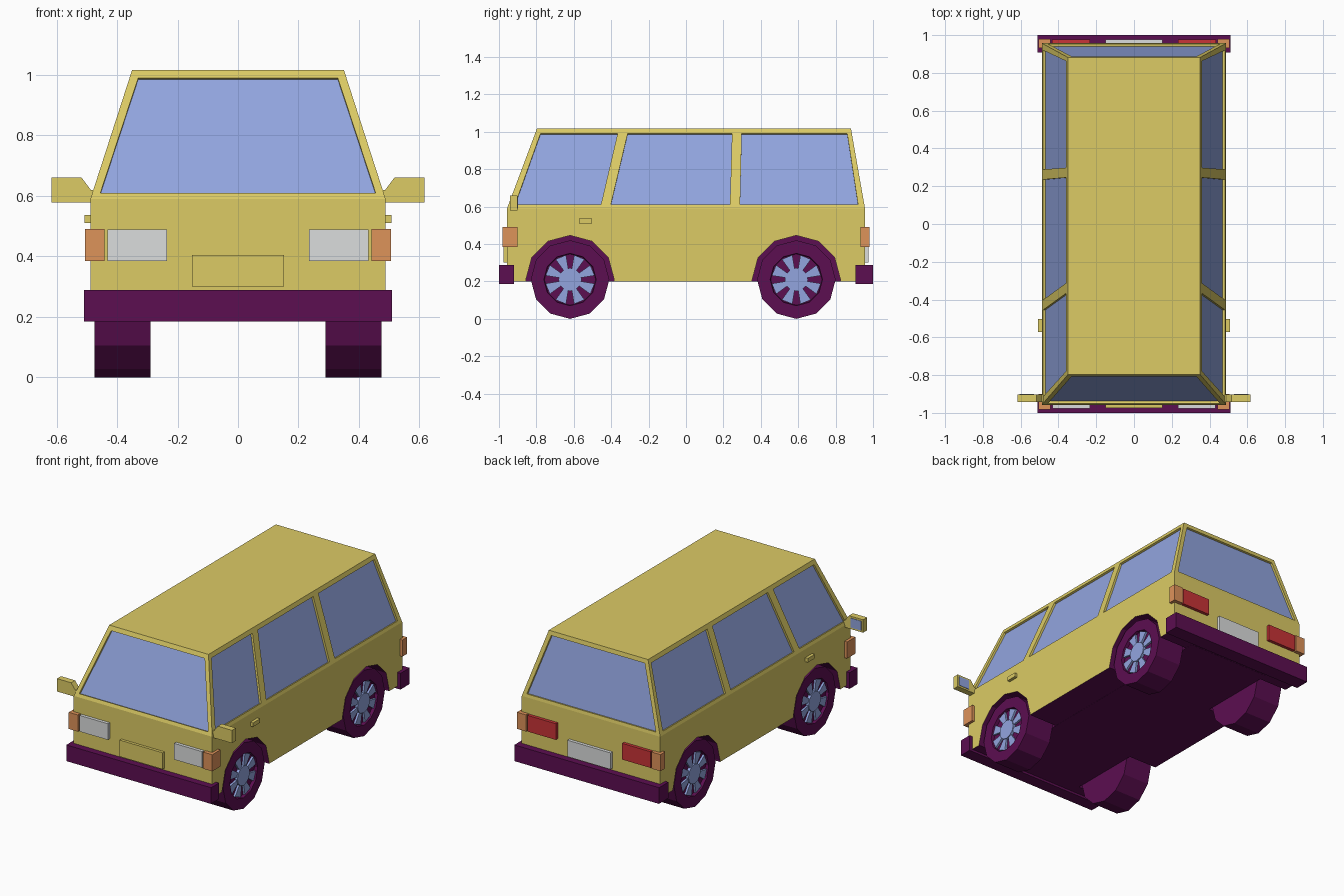
import bpy, bmesh, math
from mathutils import Vector

if "Cube" in bpy.data.objects:
    bpy.data.objects.remove(bpy.data.objects["Cube"])


def mat(name, r, g, b):
    m = bpy.data.materials.new(name)
    lin = [(c / 255 / 12.92) if c < 11 else ((c / 255 + 0.055) / 1.055) ** 2.4 for c in (r, g, b)]
    m.diffuse_color = (*lin, 1)
    m.use_nodes = True
    m.node_tree.nodes["Principled BSDF"].inputs["Base Color"].default_value = m.diffuse_color
    return m


YELLOW = mat("yellow paint", 220, 203, 101)
BLUE = mat("blue glass", 146, 165, 223)
PURPLE = mat("dark purple trim", 92, 14, 81)
ORANGE = mat("orange lamp", 222, 147, 90)
GREY = mat("pale grey", 219, 221, 221)
RED = mat("red lamp", 200, 52, 55)


def finish(name, bm, *mats):
    bmesh.ops.remove_doubles(bm, verts=bm.verts, dist=1e-5)
    bmesh.ops.recalc_face_normals(bm, faces=bm.faces)
    me = bpy.data.meshes.new(name)
    bm.to_mesh(me)
    bm.free()
    for m in mats:
        me.materials.append(m)
    ob = bpy.data.objects.new(name, me)
    bpy.context.collection.objects.link(ob)
    return ob


def add_prism(bm, pts, a, b, place):
    """Extrude a 2D outline from a to b; place(p, q, depth) gives the 3D point."""
    lo = [bm.verts.new(place(p, q, a)) for p, q in pts]
    hi = [bm.verts.new(place(p, q, b)) for p, q in pts]
    bm.faces.new(lo)
    bm.faces.new(hi)
    n = len(pts)
    for i in range(n):
        j = (i + 1) % n
        bm.faces.new((lo[i], lo[j], hi[j], hi[i]))


def along_x(y, z, x):
    return (x, y, z)


def along_y(x, z, y):
    return (x, y, z)


def box(name, m, x0, x1, y0, y1, z0, z1):
    bm = bmesh.new()
    add_prism(bm, [(y0, z0), (y1, z0), (y1, z1), (y0, z1)], x0, x1, along_x)
    return finish(name, bm, m)


HW, HL, BELT, ROOF = 0.488, 0.957, 0.59, 1.017
AXLES = (-0.62, 0.59)
WZ, WR, ARCH = 0.21, 0.21, 0.236

# Lower body: side outline with wheel arches, purple underneath
outline = [(-HL, 0.2)]
for cy in AXLES:
    outline.append((cy - ARCH, 0.2))
    for i in range(7):
        t = math.pi - i * math.pi / 6
        outline.append((cy + ARCH * math.cos(t), WZ + ARCH * math.sin(t)))
    outline.append((cy + ARCH, 0.2))
outline += [(HL, 0.2), (HL, BELT), (-HL, BELT)]
bm = bmesh.new()
add_prism(bm, outline, -HW, HW, along_x)
bmesh.ops.recalc_face_normals(bm, faces=bm.faces)
for f in bm.faces:
    if abs(f.normal.x) < 0.5 and f.normal.z < 0.5 and abs(f.calc_center_median().y) < 0.95:
        f.material_index = 1
finish("lower_body", bm, YELLOW, PURPLE)
box("underbody", PURPLE, -0.288, 0.288, -0.9, 0.88, 0.199, 0.46)

# Cabin: sloped panels with recessed windows
TX, TF, TB = 0.35, -0.797, 0.882
WB, WT = 0.61, 0.99
INSET = 0.013


def slope(lo, hi, z):
    return lo + (hi - lo) * (z - BELT) / (ROOF - BELT)


def panel(bm, place, base, top, windows):
    def face(pts, mi=0):
        bm.faces.new([bm.verts.new(p) for p in pts]).material_index = mi
    b0, b1 = place(base[0], BELT), place(base[1], BELT)
    t0, t1 = place(top[0], ROOF), place(top[1], ROOF)
    n = (b1 - b0).cross(t0 - b0).normalized()
    if n.dot(Vector((0, 0, 0.7)) - b0) < 0:
        n = -n
    wins = [[place(a, WB), place(b, WB), place(c, WT), place(d, WT)] for a, b, c, d in windows]
    # rails below and above, then pillars
    face([b0, b1] + [p for w in reversed(wins) for p in (w[1], w[0])])
    face([t0, t1] + [p for w in reversed(wins) for p in (w[2], w[3])])
    left = [(b0, t0)] + [(w[1], w[2]) for w in wins]
    right = [(w[0], w[3]) for w in wins] + [(b1, t1)]
    for (lb, lt), (rb, rt) in zip(left, right):
        face([lb, rb, rt, lt])
    # recess and glass
    for w in wins:
        inner = [p + n * INSET for p in w]
        face(inner, 1)
        for i in range(4):
            j = (i + 1) % 4
            face([w[i], w[j], inner[j], inner[i]])


bm = bmesh.new()
side_windows = [(-0.914, -0.455, -0.366, -0.778), (-0.402, 0.235, 0.246, -0.312),
                (0.289, 0.92, 0.862, 0.298)]
end_window = [(-0.455, 0.455, 0.33, -0.33)]
for s in (-1, 1):
    panel(bm, lambda a, z: Vector((s * slope(HW, TX, z), a, z)), (-HL, HL), (TF, TB), side_windows)
for lo, hi in ((-HL, TF), (HL, TB)):
    panel(bm, lambda a, z: Vector((a, slope(lo, hi, z), z)), (-HW, HW), (-TX, TX), end_window)
bm.faces.new([bm.verts.new(p) for p in
              ((-TX, TF, ROOF), (TX, TF, ROOF), (TX, TB, ROOF), (-TX, TB, ROOF))])
finish("cabin", bm, YELLOW, BLUE)

# Bumpers and number plates
box("front_bumper", PURPLE, -0.51, 0.51, -1.0, -0.92, 0.185, 0.288)
box("rear_bumper", PURPLE, -0.51, 0.51, 0.907, 1.0, 0.185, 0.288)
box("front_plate", YELLOW, -0.152, 0.152, -0.975, -0.95, 0.30, 0.405)
box("rear_plate", GREY, -0.152, 0.152, 0.95, 0.977, 0.30, 0.405)

# Wheel profile as (x, radius): tyre with a shallow recess
TYRE = [(0.29, WR), (0.475, WR), (0.475, 0.14), (0.455, 0.137)]

for s in (-1, 1):
    side = "right" if s > 0 else "left"

    def pair(name, m, x0, x1, *rest):
        box(side + "_" + name, m, min(s * x0, s * x1), max(s * x0, s * x1), *rest)

    # Lamps and door handles
    pair("headlight", GREY, 0.234, 0.432, -0.977, -0.95, 0.385, 0.488)
    pair("tail_light", RED, 0.234, 0.434, 0.95, 0.977, 0.385, 0.488)
    pair("front_indicator", ORANGE, 0.442, 0.506, -0.982, -0.9, 0.384, 0.49)
    pair("rear_indicator", ORANGE, 0.442, 0.506, 0.932, 0.98, 0.384, 0.49)
    pair("door_handle", YELLOW, 0.48, 0.507, -0.572, -0.503, 0.511, 0.537)

    # Door mirror with glass on its back
    bm = bmesh.new()
    add_prism(bm, [(s * x, z) for x, z in ((0.48, 0.578), (0.617, 0.578), (0.617, 0.66),
                                           (0.517, 0.66), (0.487, 0.62), (0.48, 0.62))],
              -0.942, -0.902, along_y)
    finish(side + "_mirror", bm, YELLOW)
    pair("mirror_glass", BLUE, 0.53, 0.606, -0.905, -0.899, 0.589, 0.649)

    for end, cy in zip(("front", "rear"), AXLES):
        name = f"{end}_{side}_"

        # Tyre: twelve-sided lathe
        def ring_pt(r, t):
            return cy + r * math.cos(t), WZ + r * math.sin(t)
        bm = bmesh.new()
        rings = [[bm.verts.new((s * x, *ring_pt(r, i * math.pi / 6))) for i in range(12)]
                 for x, r in TYRE]
        for a, b in zip(rings, rings[1:]):
            for i in range(12):
                j = (i + 1) % 12
                bm.faces.new((a[i], a[j], b[j], b[i]))
        bm.faces.new(rings[0])
        bm.faces.new(rings[-1])
        finish(name + "tyre", bm, PURPLE)

        # Hub and eight spokes
        bm = bmesh.new()
        add_prism(bm, [ring_pt(0.062, i * math.pi / 6) for i in range(12)],
                  s * 0.45, s * 0.474, along_x)
        for k in range(8):
            t = (k + 0.5) * math.pi / 4
            w = 0.23
            add_prism(bm, [ring_pt(0.055, t - w), ring_pt(0.133, t - w),
                           ring_pt(0.133, t + w), ring_pt(0.055, t + w)],
                      s * 0.45, s * 0.468, along_x)
        finish(name + "hub", bm, BLUE)
